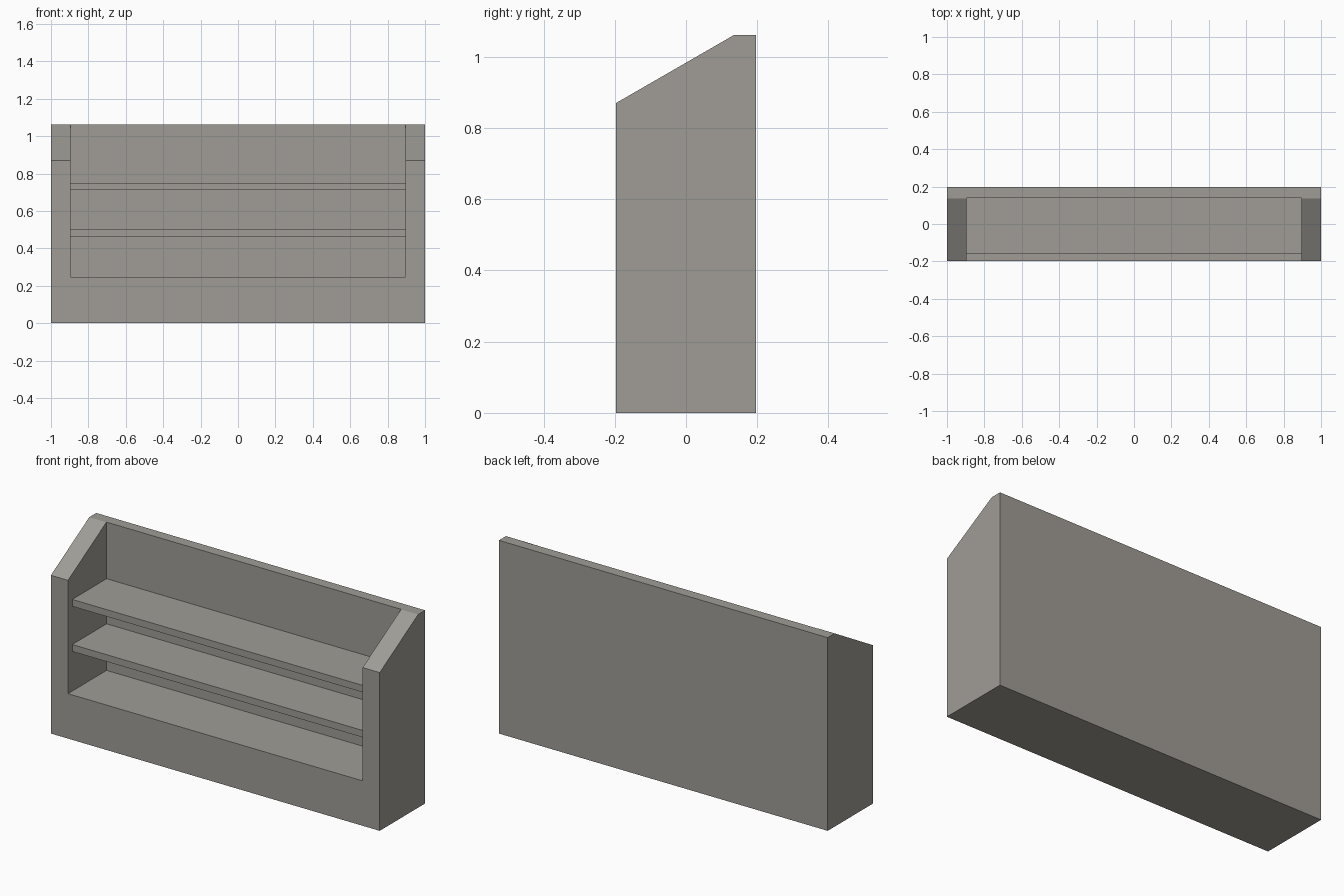
import bpy
import bmesh

if "Cube" in bpy.data.objects:
    bpy.data.objects.remove(bpy.data.objects["Cube"])

# Overall sizes
HALF_W = 1.0          # half width
INNER_W = 0.896       # half width between the side panels
FRONT, BACK = -0.197, 0.197
PANEL_Y = 0.138       # front face of the back panel
FLOOR_Z = 0.247       # top of the solid base
TOP_Z, SIDE_Z = 1.062, 0.87

grey = bpy.data.materials.new("warm_grey")
grey.diffuse_color = (0.35, 0.335, 0.305, 1.0)
grey.use_nodes = True
grey.node_tree.nodes["Principled BSDF"].inputs["Base Color"].default_value = grey.diffuse_color


def extrude_profile(name, profile, half_width):
    """Extrude a (y, z) outline along x, centred on x = 0."""
    bm = bmesh.new()
    face = bm.faces.new([bm.verts.new((-half_width, y, z)) for y, z in profile])
    new = bmesh.ops.extrude_face_region(bm, geom=[face])["geom"]
    verts = [v for v in new if isinstance(v, bmesh.types.BMVert)]
    bmesh.ops.translate(bm, verts=verts, vec=(2 * half_width, 0, 0))
    bmesh.ops.recalc_face_normals(bm, faces=bm.faces)
    mesh = bpy.data.meshes.new(name)
    bm.to_mesh(mesh)
    bm.free()
    mesh.materials.append(grey)
    obj = bpy.data.objects.new(name, mesh)
    bpy.context.collection.objects.link(obj)
    return obj


def box_profile(y0, y1, z0, z1):
    return [(y0, z0), (y1, z0), (y1, z1), (y0, z1)]


# Cabinet body: side outline with a sloped front top
cabinet = extrude_profile("cabinet_body", [
    (FRONT, 0), (BACK, 0), (BACK, TOP_Z), (0.136, TOP_Z), (FRONT, SIDE_Z)], HALF_W)

# Opening that leaves the base, the sides and the back panel
cutter = extrude_profile("opening_cutter",
                         box_profile(-0.5, PANEL_Y, FLOOR_Z, 1.5), INNER_W)
cutter.hide_render = True
cutter.hide_viewport = True
cut = cabinet.modifiers.new("opening", 'BOOLEAN')
cut.operation = 'DIFFERENCE'
cut.solver = 'EXACT'
cut.object = cutter

# Two shelves, set slightly into the sides and the back panel
for name, top in (("lower_shelf", 0.503), ("upper_shelf", 0.751)):
    extrude_profile(name, box_profile(-0.16, PANEL_Y + 0.005, top - 0.038, top),
                    INNER_W + 0.005)
